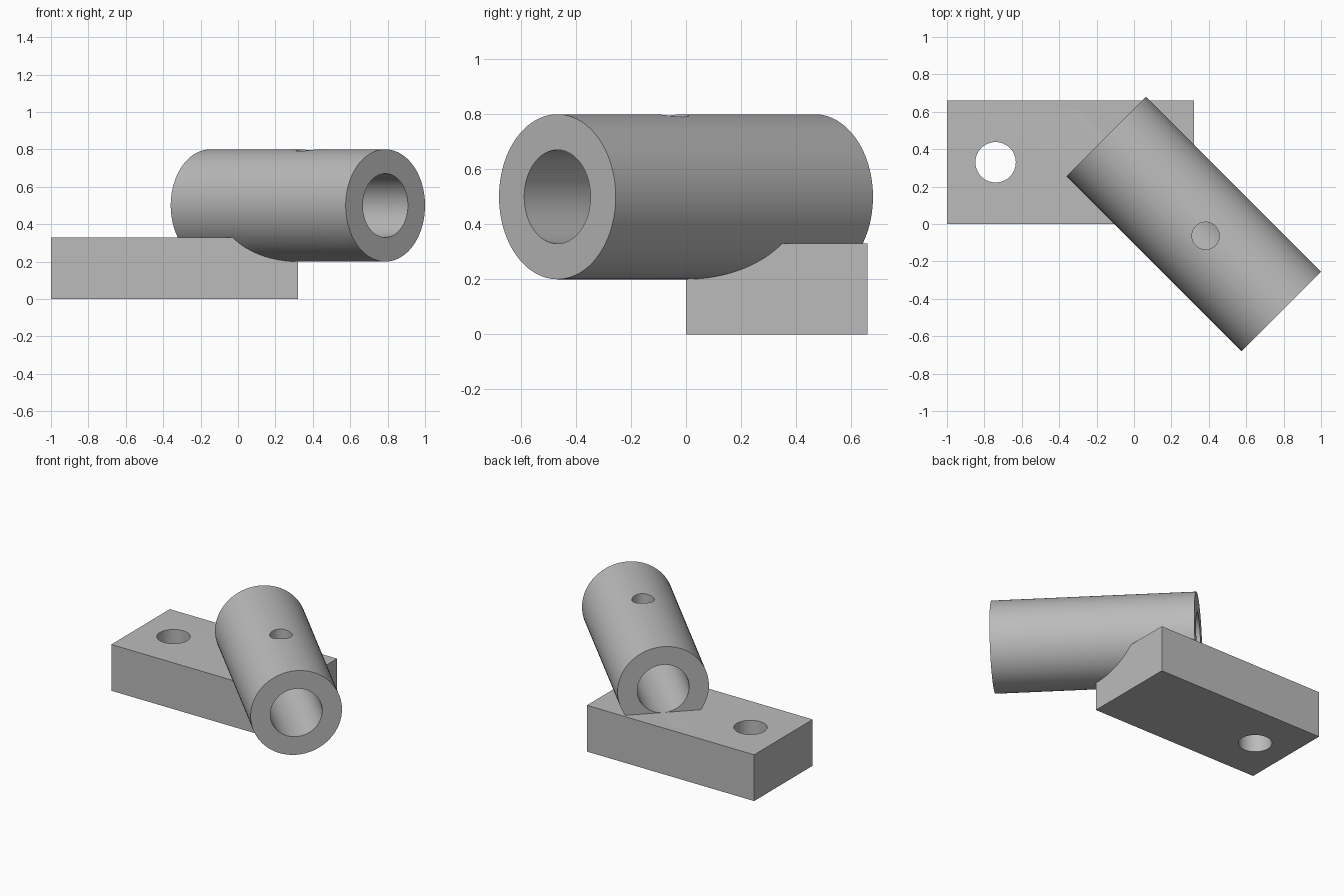
import bpy
import math
from mathutils import Vector

default = bpy.data.objects.get("Cube")
if default:
    bpy.data.objects.remove(default, do_unlink=True)

# Main dimensions
AXIS_Z = 0.5
TUBE_CENTRE = Vector((0.32, 0, AXIS_Z))
TUBE_LENGTH, TUBE_RADIUS, BORE_RADIUS = 1.323, 0.3, 0.1705
TUBE_ROTATION = (math.pi / 2, 0, math.pi / 4)
BLOCK_SIZE = Vector((1.32, 0.66, 0.33))
BLOCK_CORNER = Vector((-1, 0, 0))

grey = bpy.data.materials.new("plain grey")
grey.use_nodes = True
colour = (0.5, 0.5, 0.5, 1)
grey.diffuse_color = colour
grey.node_tree.nodes["Principled BSDF"].inputs["Base Color"].default_value = colour


def cylinder(name, radius, length, centre, rotation=(0, 0, 0), sides=96):
    bpy.ops.mesh.primitive_cylinder_add(
        vertices=sides, radius=radius, depth=length, location=centre, rotation=rotation)
    obj = bpy.context.object
    obj.name = name
    obj.data.materials.append(grey)
    return obj


def combine(target, other, operation):
    """Apply a boolean and remove the helper."""
    mod = target.modifiers.new(other.name, "BOOLEAN")
    mod.object = other
    mod.operation = operation
    mod.solver = "EXACT"
    bpy.context.view_layer.objects.active = target
    bpy.ops.object.modifier_apply(modifier=mod.name)
    bpy.data.objects.remove(other, do_unlink=True)


# Mounting block
bpy.ops.mesh.primitive_cube_add(size=1, location=BLOCK_CORNER + BLOCK_SIZE / 2)
bracket = bpy.context.object
bracket.name = "tube_bracket"
bracket.scale = BLOCK_SIZE
bpy.ops.object.transform_apply(location=True, rotation=False, scale=True)
bracket.data.materials.append(grey)

# Diagonal tube fused into the block
tube = cylinder("tube", TUBE_RADIUS, TUBE_LENGTH, TUBE_CENTRE, TUBE_ROTATION)
combine(bracket, tube, "UNION")

# Bore, mounting hole and set-screw hole through the upper wall
bore = cylinder("bore", BORE_RADIUS, TUBE_LENGTH + 0.4, TUBE_CENTRE, TUBE_ROTATION)
mount_hole = cylinder("mount_hole", 0.108, 1, (-0.74, 0.33, 0.2), sides=64)
screw_hole = cylinder("screw_hole", 0.073, 0.5, (0.383, -0.063, AXIS_Z + 0.25), sides=48)
for cutter in (bore, mount_hole, screw_hole):
    combine(bracket, cutter, "DIFFERENCE")

# Smooth curved walls, sharp edges
bpy.ops.object.select_all(action="DESELECT")
bracket.select_set(True)
bpy.context.view_layer.objects.active = bracket
bpy.ops.object.shade_smooth_by_angle(angle=math.radians(30))
